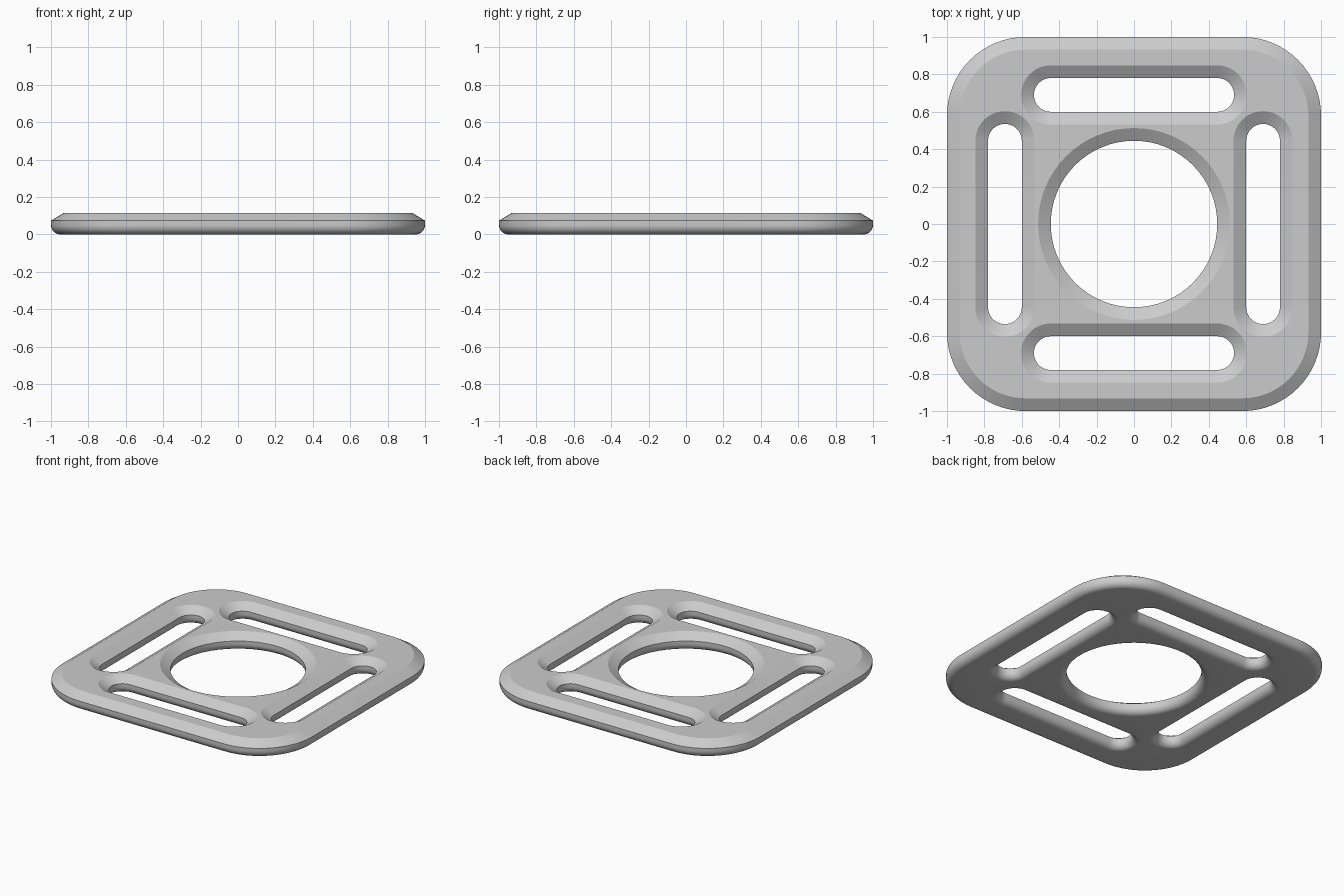
import bpy, bmesh, math

cube = bpy.data.objects.get("Cube")
if cube:
    bpy.data.objects.remove(cube, do_unlink=True)

THICK = 0.115
CHAMFER = 0.068
ROUND = 0.05
LIP = 0.073

# Edge section, as (setback, height): rounded below, chamfered above
SECTION = [(ROUND * (1 - math.sin(a)), ROUND * (1 - math.cos(a)))
           for a in (math.pi / 2 * i / 8 for i in range(9))]
SECTION += [(0, LIP), (CHAMFER, THICK)]


def rounded_outline(cx, cy, hx, hy, r, steps=16):
    """Points of a rounded rectangle, which may be a slot or a circle."""
    points = []
    for quarter, (sx, sy) in enumerate([(1, 1), (-1, 1), (-1, -1), (1, -1)]):
        for i in range(steps + 1):
            a = math.pi / 2 * (quarter + i / steps)
            points.append((cx + sx * (hx - r) + r * math.cos(a),
                           cy + sy * (hy - r) + r * math.sin(a)))
    return points


def add_wall(bm, cx, cy, hx, hy, r, side):
    """Sweep the edge section round an outline; side is -1 outside, 1 in holes."""
    rings = []
    for setback, z in SECTION:
        d = side * setback
        rings.append([bm.verts.new((x, y, z)) for x, y in
                      rounded_outline(cx, cy, hx + d, hy + d, r + d)])
    for low, high in zip(rings, rings[1:]):
        for i in range(len(low)):
            j = (i + 1) % len(low)
            bm.faces.new((low[i], low[j], high[j], high[i]))


bm = bmesh.new()

# Outer rim and round centre hole
add_wall(bm, 0, 0, 1, 1, 0.42, -1)
add_wall(bm, 0, 0, 0.445, 0.445, 0.445, 1)

# Four strap slots
for s in (-1, 1):
    add_wall(bm, 0, s * 0.69, 0.535, 0.09, 0.09, 1)
    add_wall(bm, s * 0.69, 0, 0.09, 0.535, 0.09, 1)

bmesh.ops.remove_doubles(bm, verts=bm.verts, dist=1e-5)

# Flat top and bottom between the outlines
for z in (0, THICK):
    border = [e for e in bm.edges if e.is_boundary
              and all(abs(v.co.z - z) < 1e-5 for v in e.verts)]
    bmesh.ops.triangle_fill(bm, edges=border, use_beauty=True,
                            normal=(0, 0, 1 if z else -1))
bmesh.ops.recalc_face_normals(bm, faces=bm.faces)

mesh = bpy.data.meshes.new("strap_plate")
bm.to_mesh(mesh)
bm.free()
plate = bpy.data.objects.new("strap_plate", mesh)
bpy.context.collection.objects.link(plate)

# Plain grey
grey = bpy.data.materials.new("light_grey")
grey.use_nodes = True
colour = (0.6, 0.6, 0.6, 1)
grey.diffuse_color = colour
grey.node_tree.nodes["Principled BSDF"].inputs["Base Color"].default_value = colour
mesh.materials.append(grey)

bpy.ops.object.select_all(action="DESELECT")
plate.select_set(True)
bpy.context.view_layer.objects.active = plate
bpy.ops.object.shade_smooth_by_angle(angle=math.radians(25))
